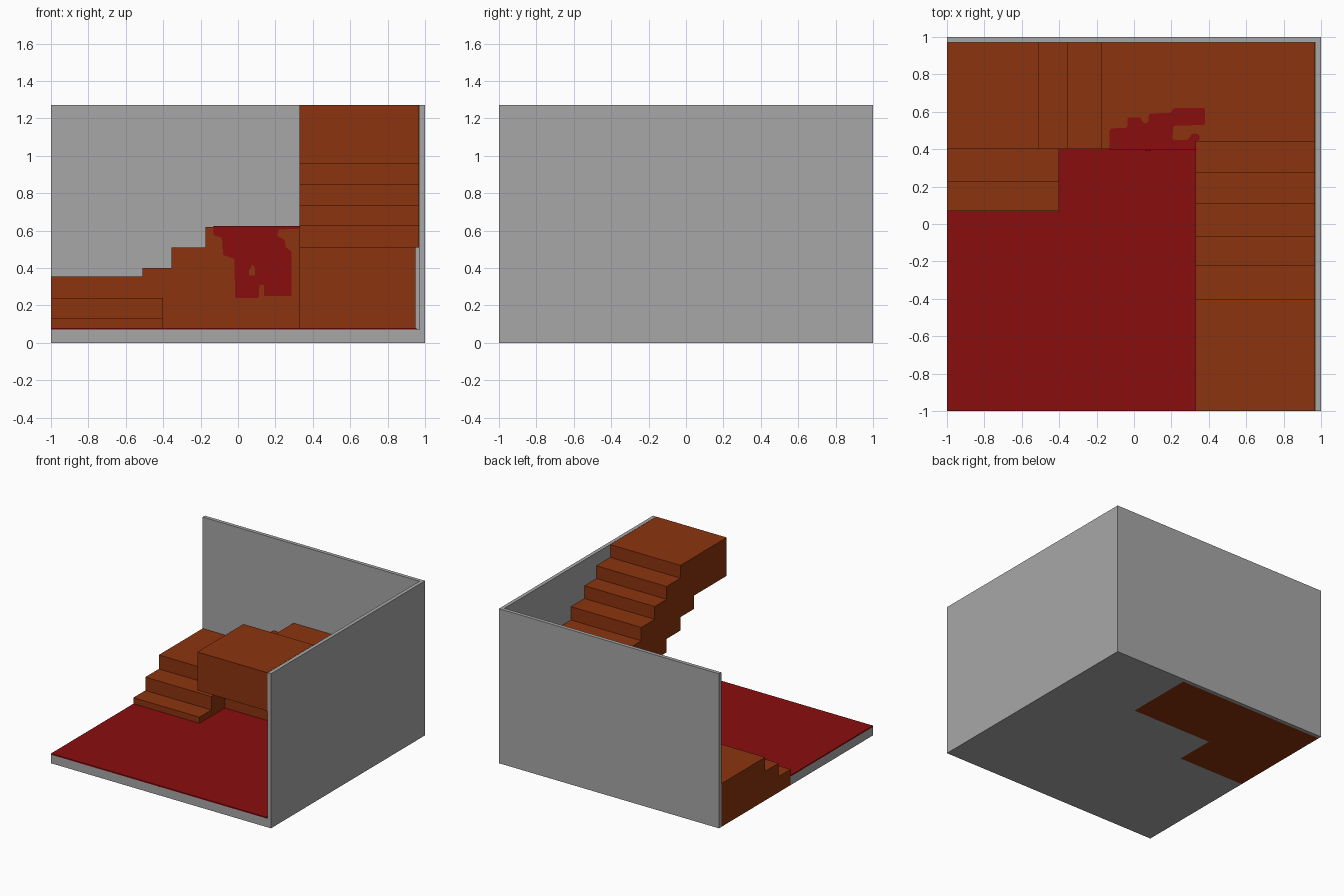
import bpy, bmesh
from mathutils import Vector

if "Cube" in bpy.data.objects:
    bpy.data.objects.remove(bpy.data.objects["Cube"])


def material(name, rgb):
    m = bpy.data.materials.new(name)
    m.diffuse_color = (*rgb, 1)
    m.use_nodes = True
    m.node_tree.nodes["Principled BSDF"].inputs["Base Color"].default_value = m.diffuse_color
    return m


GREY = material("grey plaster", (0.39, 0.39, 0.39))
WOOD = material("brown wood", (0.262, 0.034, 0.0045))
RED = material("dark red", (0.254, 0.004, 0.0045))


def prism(name, pts, axis, lo, hi, mat, rounding=0):
    """Extrude a 2D outline along x, y or z from lo to hi."""
    place = {"x": lambda a, b: (lo, a, b),
             "y": lambda a, b: (a, lo, b),
             "z": lambda a, b: (a, b, lo)}[axis]
    bm = bmesh.new()
    bm.faces.new([bm.verts.new(place(*p)) for p in pts])
    if rounding:
        bmesh.ops.bevel(bm, geom=bm.verts[:], offset=rounding, segments=3,
                        profile=0.5, affect='VERTICES', clamp_overlap=True)
    ext = bmesh.ops.extrude_face_region(bm, geom=bm.faces[:], use_keep_orig=True)
    step = Vector([(hi - lo) if a == axis else 0 for a in "xyz"])
    moved = [g for g in ext["geom"] if isinstance(g, bmesh.types.BMVert)]
    bmesh.ops.translate(bm, verts=moved, vec=step)
    bmesh.ops.recalc_face_normals(bm, faces=bm.faces[:])
    mesh = bpy.data.meshes.new(name)
    bm.to_mesh(mesh)
    bm.free()
    mesh.materials.append(mat)
    ob = bpy.data.objects.new(name, mesh)
    bpy.context.collection.objects.link(ob)
    return ob


def rect(a0, b0, a1, b1):
    return [(a0, b0), (a1, b0), (a1, b1), (a0, b1)]


def staircase(edges, heights):
    """Stepped top line: heights[i] spans edges[i]..edges[i+1]."""
    pts = []
    for i, h in enumerate(heights):
        pts += [(edges[i], h), (edges[i + 1], h)]
    return pts


W, H, F = 0.97, 1.27, 0.07     # inner wall line, wall height, floor top

# Room shell: floor leaves space for the solid stairs
room = [(-1, -1), (W, -1), (W, W), (0.33, W), (0.33, 0.40),
        (-0.40, 0.40), (-0.40, 0.07), (-1, 0.07)]
prism("floor", room, "z", 0, F, GREY)
prism("back_wall", rect(-1, W, 1, 1), "z", 0, H, GREY)
prism("right_wall", rect(W, -1, 1, W), "z", 0, H, GREY)

# Carpet
carpet = [(-1, -1), (0.955, -1), (0.955, 0.44), (0.33, 0.44), (0.33, 0.40),
          (-0.40, 0.40), (-0.40, 0.07), (-1, 0.07)]
prism("carpet", carpet, "z", F, 0.08, RED)

# Entry steps, rising towards the back
entry = [(0.40, 0), (0.07, 0)] + staircase([0.07, 0.225, 0.40], [0.13, 0.24])
prism("entry_steps", entry, "x", -1, -0.40, WOOD)

# Middle flight, rising to the right
middle = [(0.33, 0), (-1, 0)] + staircase(
    [-1, -0.51, -0.355, -0.175, 0.33], [0.355, 0.40, 0.51, 0.62])
prism("middle_flight", middle, "y", 0.40, W, WOOD)

# Corner base under the upper landing
prism("corner_base", rect(0.33, 0.44, 0.95, W), "z", F, 0.51, WOOD)

# Upper flight with stepped underside, rising to the front
top = staircase([W, 0.445, 0.275, 0.11, -0.065, -0.22, -0.40, -1],
                [0.62, 0.735, 0.845, 0.955, 1.06, 1.165, H])
under = staircase([-1, -0.575, -0.40, -0.22, -0.065, W],
                  [0.955, 0.845, 0.735, 0.625, 0.51])
prism("upper_flight", top + under, "x", 0.33, 0.968, WOOD)

# Red stain lying on the landing and running down its front
stain_top = [(-0.13, 0.397), (-0.13, 0.51), (-0.035, 0.515), (-0.035, 0.57),
             (0.035, 0.57), (0.05, 0.54), (0.075, 0.54), (0.08, 0.59),
             (0.20, 0.595), (0.21, 0.62), (0.38, 0.62), (0.38, 0.53),
             (0.21, 0.525), (0.205, 0.45), (0.29, 0.45), (0.31, 0.485),
             (0.35, 0.48), (0.35, 0.447), (0.33, 0.44), (0.33, 0.397)]
prism("stain_on_landing", stain_top, "z", 0.618, 0.624, RED, 0.012)

stain_front = [(-0.13, 0.623), (-0.13, 0.575), (-0.085, 0.56), (-0.08, 0.47),
               (-0.02, 0.45), (-0.015, 0.24), (0.11, 0.24), (0.115, 0.31),
               (0.14, 0.31), (0.14, 0.25), (0.285, 0.25), (0.285, 0.49),
               (0.255, 0.51), (0.25, 0.55), (0.21, 0.57), (0.215, 0.605),
               (0.33, 0.61), (0.33, 0.623)]
prism("stain_on_front", stain_front, "y", 0.396, 0.402, RED, 0.012)

# Bare wood showing through the front stain
gap = [(0.06, 0.36), (0.09, 0.36), (0.09, 0.40), (0.08, 0.42), (0.06, 0.39)]
prism("stain_gap", gap, "y", 0.394, 0.398, WOOD)
